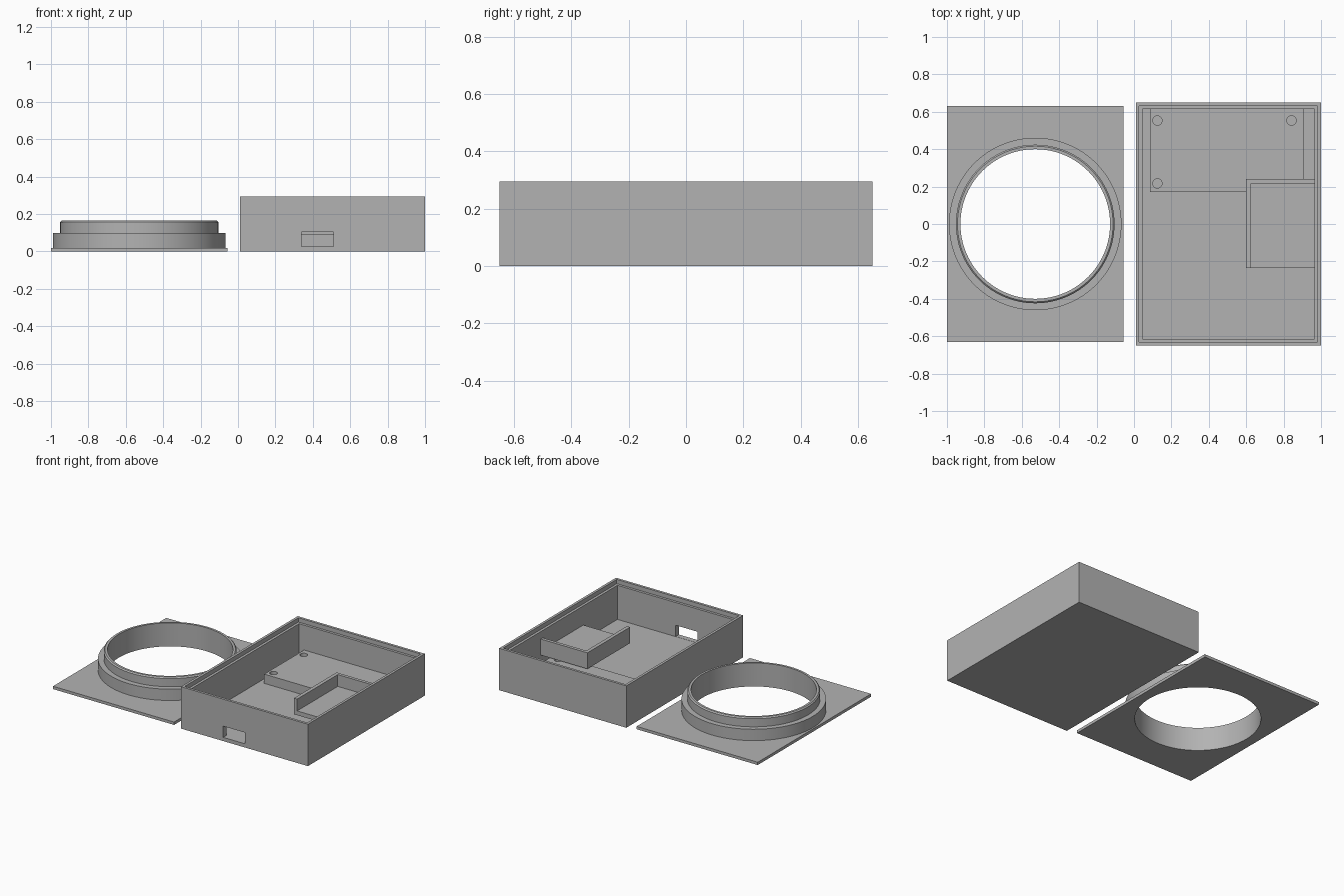
import bpy, bmesh, math

if "Cube" in bpy.data.objects:
    bpy.data.objects.remove(bpy.data.objects["Cube"], do_unlink=True)

SEGMENTS = 96

grey = bpy.data.materials.new("matte_grey")
grey.use_nodes = True
grey.diffuse_color = (0.45, 0.45, 0.45, 1)
grey.node_tree.nodes["Principled BSDF"].inputs["Base Color"].default_value = grey.diffuse_color


def make_object(name, bm):
    bmesh.ops.recalc_face_normals(bm, faces=bm.faces)
    mesh = bpy.data.meshes.new(name)
    bm.to_mesh(mesh)
    bm.free()
    mesh.materials.append(grey)
    obj = bpy.data.objects.new(name, mesh)
    bpy.context.scene.collection.objects.link(obj)
    return obj


def loft(bm, rings, closed=False):
    """Skin rings of points; cap the ends, or join last to first when closed."""
    loops = [[bm.verts.new(p) for p in ring] for ring in rings]
    pairs = list(zip(loops, loops[1:]))
    if closed:
        pairs.append((loops[-1], loops[0]))
    else:
        bm.faces.new(loops[0])
        bm.faces.new(loops[-1])
    for a, b in pairs:
        for i in range(len(a)):
            j = (i + 1) % len(a)
            bm.faces.new((a[i], a[j], b[j], b[i]))


def rect(x, y, z, inset=0):
    x0, x1, y0, y1 = x[0] + inset, x[1] - inset, y[0] + inset, y[1] - inset
    return [(x0, y0, z), (x1, y0, z), (x1, y1, z), (x0, y1, z)]


def circle(cx, cy, r, z, n=SEGMENTS):
    angles = [2 * math.pi * i / n for i in range(n)]
    return [(cx + r * math.cos(a), cy + r * math.sin(a), z) for a in angles]


def box(name, x, y, z):
    bm = bmesh.new()
    loft(bm, [rect(x, y, h) for h in z])
    return make_object(name, bm)


def cylinder(name, cx, cy, r, z, n):
    bm = bmesh.new()
    loft(bm, [circle(cx, cy, r, h, n) for h in z])
    return make_object(name, bm)


def cut(obj, cutter):
    """Subtract the cutter, bake the result and discard the cutter."""
    mod = obj.modifiers.new("cut", 'BOOLEAN')
    mod.operation = 'DIFFERENCE'
    mod.solver = 'EXACT'
    mod.object = cutter
    cutter.hide_render = True
    bpy.context.view_layer.update()
    result = bpy.data.meshes.new_from_object(
        obj.evaluated_get(bpy.context.evaluated_depsgraph_get()))
    obj.modifiers.clear()
    obj.data = result
    bpy.data.objects.remove(cutter, do_unlink=True)


def smooth(obj):
    bpy.ops.object.select_all(action='DESELECT')
    obj.select_set(True)
    bpy.context.view_layer.objects.active = obj
    bpy.ops.object.shade_smooth_by_angle(angle=math.radians(30))


# Open case with a stepped rim: each pair is (inset, height)
case_x, case_y = (0.01, 1.0), (-0.65, 0.65)
FLOOR = 0.025
bm = bmesh.new()
steps = [(0, 0), (0, 0.295), (0.018, 0.295), (0.018, 0.265), (0.036, 0.265), (0.036, FLOOR)]
loft(bm, [rect(case_x, case_y, z, inset) for inset, z in steps])
case = make_object("case", bm)

# Socket opening in the front wall
cut(case, box("socket_cutter", (0.34, 0.51), (-0.7, -0.58), (FLOOR + 0.001, 0.105)))

# Raised mounting platform with screw holes
platform = box("mounting_platform", (0.085, 0.905), (0.17, 0.614), (FLOOR, 0.09))
for x in (0.125, 0.842):
    for y in (0.217, 0.553):
        cut(platform, cylinder("screw_cutter", x, y, 0.025, (0.035, 0.12), 32))
smooth(platform)

# Side tray: shelf with walls on two sides, fixed to the case wall
bm = bmesh.new()
plan = [(0.6, -0.235), (0.965, -0.235), (0.965, 0.24), (0.6, 0.24)]
loft(bm, [[(x, y, z) for x, y in plan] for z in (0.1, 0.13)])
make_object("tray_shelf", bm)
bm = bmesh.new()
plan = [(0.6, -0.235), (0.625, -0.235), (0.625, 0.217),
        (0.965, 0.217), (0.965, 0.24), (0.6, 0.24)]
loft(bm, [[(x, y, z) for x, y in plan] for z in (0.13, 0.213)])
make_object("tray_wall", bm)

# Lid plate with a round opening
RING_X, BORE = -0.528, 0.4
lid = box("lid_plate", (-1.0, -0.057), (-0.63, 0.63), (0, 0.02))
cut(lid, cylinder("bore_cutter", RING_X, 0, BORE, (-0.1, 0.1), SEGMENTS))
smooth(lid)

# Stepped collar standing on the lid
profile = [(BORE, 0.02), (0.461, 0.02), (0.461, 0.1), (0.424, 0.1),
           (0.424, 0.157), (0.416, 0.165), (BORE, 0.165)]
bm = bmesh.new()
loft(bm, [circle(RING_X, 0, r, z) for r, z in profile], closed=True)
smooth(make_object("lid_collar", bm))
